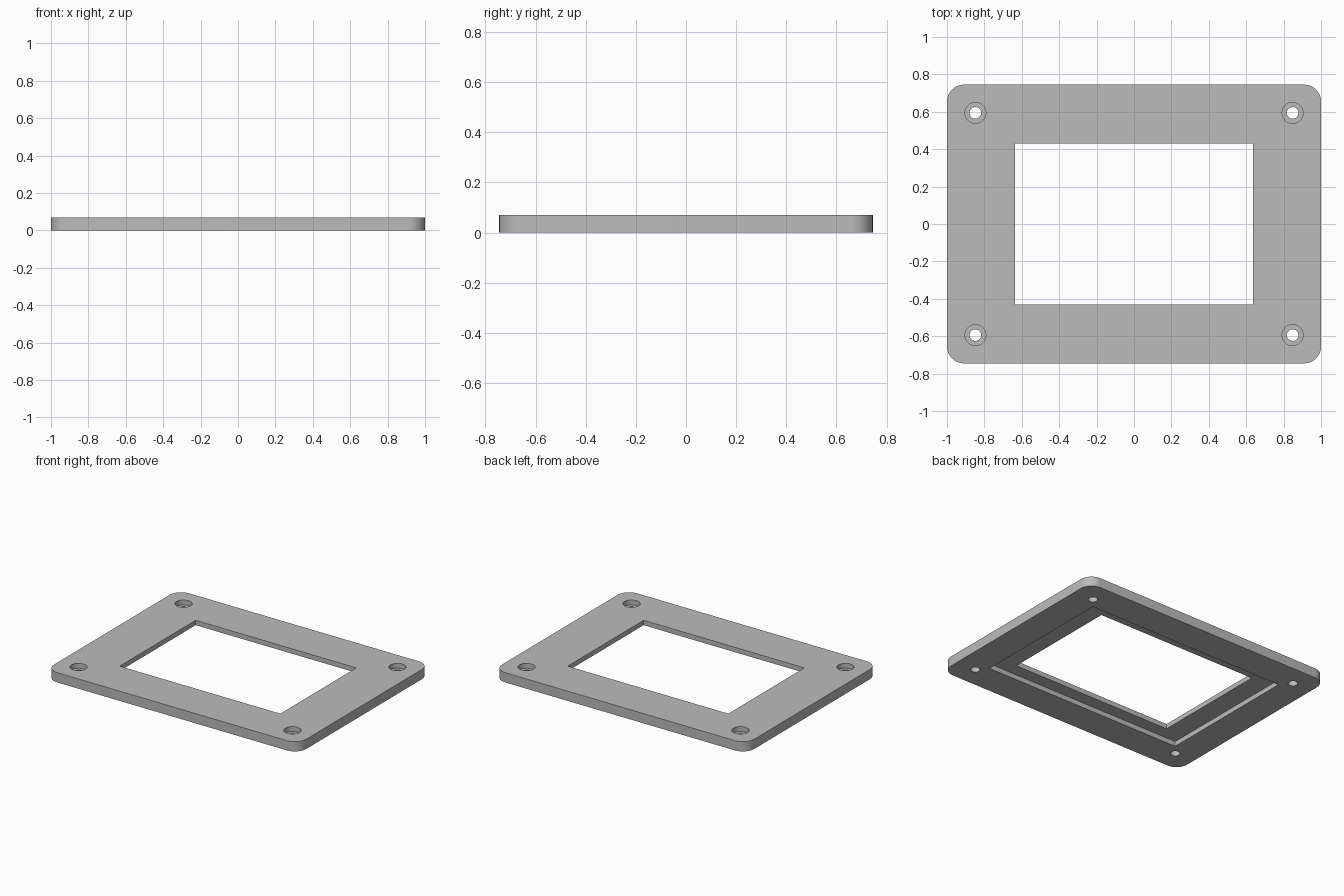
import bpy
import bmesh
import math

if "Cube" in bpy.data.objects:
    bpy.data.objects.remove(bpy.data.objects["Cube"], do_unlink=True)

HEIGHT = 0.07
STEP = 0.035      # level of the rear recess and of the screw seats

grey = bpy.data.materials.new("light grey")
grey.use_nodes = True
colour = (0.5, 0.5, 0.5, 1)
grey.diffuse_color = colour
grey.node_tree.nodes["Principled BSDF"].inputs["Base Color"].default_value = colour


def add_object(name, bm):
    mesh = bpy.data.meshes.new(name)
    bm.to_mesh(mesh)
    bm.free()
    mesh.materials.append(grey)
    obj = bpy.data.objects.new(name, mesh)
    bpy.context.collection.objects.link(obj)
    return obj


def block(name, half_x, half_y, low, high, radius=0):
    """Box between two heights, with optional rounded upright edges."""
    bm = bmesh.new()
    bmesh.ops.create_cube(bm, size=2)
    for v in bm.verts:
        v.co = (v.co.x * half_x, v.co.y * half_y, high if v.co.z > 0 else low)
    if radius:
        upright = [e for e in bm.edges
                   if abs(e.verts[0].co.z - e.verts[1].co.z) > 0.01]
        bmesh.ops.bevel(bm, geom=upright, offset=radius, segments=12,
                        profile=0.5, affect='EDGES')
    return add_object(name, bm)


def peg(name, x, y, radius, low, high):
    """Upright cylinder between two heights."""
    bm = bmesh.new()
    bmesh.ops.create_cone(bm, cap_ends=True, segments=40, radius1=radius,
                          radius2=radius, depth=high - low)
    bmesh.ops.translate(bm, verts=bm.verts, vec=(x, y, (low + high) / 2))
    return add_object(name, bm)


# Plate with rounded corners
frame = block("bezel_frame", 1, 0.745, 0, HEIGHT, 0.09)

# Window and the wider recess on the underside
cutters = [
    block("window_cutter", 0.637, 0.43, -0.1, 0.2),
    block("recess_cutter", 0.787, 0.522, -0.1, STEP),
]

# Counterbored screw holes in the corners
for sx in (-1, 1):
    for sy in (-1, 1):
        x, y = sx * 0.848, sy * 0.594
        cutters.append(peg("screw_hole_cutter", x, y, 0.031, -0.1, 0.2))
        cutters.append(peg("screw_seat_cutter", x, y, 0.056, STEP, 0.2))

bpy.ops.object.select_all(action='DESELECT')
bpy.context.view_layer.objects.active = frame
frame.select_set(True)
for cutter in cutters:
    cutter.hide_render = True
    cut = frame.modifiers.new("cut", 'BOOLEAN')
    cut.operation = 'DIFFERENCE'
    cut.solver = 'EXACT'
    cut.object = cutter
    bpy.ops.object.modifier_apply(modifier=cut.name)
    bpy.data.objects.remove(cutter, do_unlink=True)

bpy.ops.object.shade_smooth_by_angle(angle=math.radians(30))
